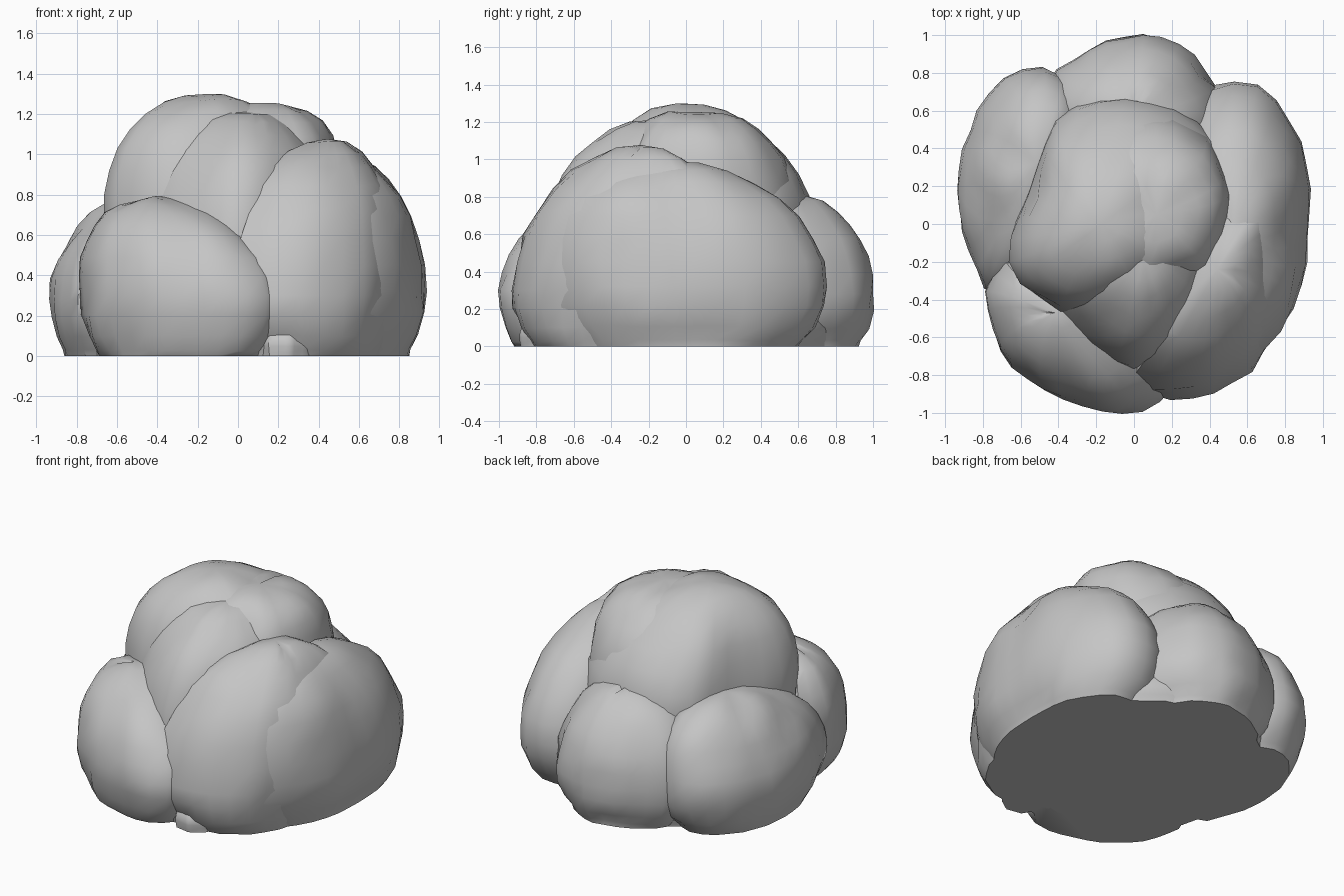
import bpy, bmesh, math, random
from mathutils import Vector, noise

random.seed(7)
cube = bpy.data.objects.get("Cube")
if cube:
    bpy.data.objects.remove(cube, do_unlink=True)

stone = bpy.data.materials.new("grey stone")
stone.use_nodes = True
GREY = (0.56, 0.56, 0.56, 1)
stone.diffuse_color = GREY
stone.node_tree.nodes["Principled BSDF"].inputs["Base Color"].default_value = GREY

SEGMENTS = 28


def resample(points, count):
    """Evenly spaced points along a closed plan outline."""
    pts = [Vector(p) for p in points]
    pts.append(pts[0])
    lengths = [(b - a).length for a, b in zip(pts, pts[1:])]
    step = sum(lengths) / count
    result = []
    for i in range(count):
        d, k = i * step, 0
        while d > lengths[k] and k < len(lengths) - 1:
            d -= lengths[k]
            k += 1
        result.append(pts[k].lerp(pts[k + 1], d / lengths[k]))
    return result


def boulder(name, outline, peak, height, belly, power, base=0.8, rough=0.022, dents=5):
    """Rounded rock: plan outline swelling to its belly, then domed to a peak."""
    plan = resample(outline, SEGMENTS)
    centre = sum(plan, Vector((0, 0))) / SEGMENTS
    peak = Vector(peak)

    # levels as (height, scale, shift towards the peak)
    levels = []
    for t in (1, 0.93, 0.7, 0.35):
        levels.append((belly * (1 - t) + 0.01, 1 - (1 - base) * t ** 2.5, 0))
    for i in range(8):
        u = math.sin(i / 8 * math.pi / 2)
        levels.append((belly + (height - belly) * u, (1 - u ** power) ** (1 / power), u ** 1.5))

    bm = bmesh.new()
    rings = []
    for z, scale, shift in levels:
        mid = centre.lerp(peak, shift)
        rings.append([bm.verts.new((*(mid + (p - centre) * scale), z)) for p in plan])
    for low, high in zip(rings, rings[1:]):
        for i in range(SEGMENTS):
            j = (i + 1) % SEGMENTS
            bm.faces.new((low[i], low[j], high[j], high[i]))
    bm.faces.new(rings[0][::-1])
    top = bm.verts.new((*peak, height))
    for i in range(SEGMENTS):
        bm.faces.new((rings[-1][i], rings[-1][(i + 1) % SEGMENTS], top))
    bmesh.ops.recalc_face_normals(bm, faces=bm.faces)
    bm.normal_update()

    # uneven surface and a few chipped dents
    floor = set(rings[0])
    shell = [v for v in bm.verts if v not in floor]
    moves = {v: v.normal * rough * noise.noise(v.co * 5) for v in shell}
    for v in random.sample(shell, dents):
        moves[v] -= v.normal * 0.02
    for v, move in moves.items():
        v.co += move
        v.co.z = max(v.co.z, 0.015)
    for v in floor:
        v.co.z = 0

    mesh = bpy.data.meshes.new(name)
    bm.to_mesh(mesh)
    bm.free()
    mesh.materials.append(stone)
    obj = bpy.data.objects.new(name, mesh)
    bpy.context.collection.objects.link(obj)
    bpy.ops.object.select_all(action="DESELECT")
    obj.select_set(True)
    bpy.context.view_layer.objects.active = obj
    bpy.ops.object.shade_smooth_by_angle(angle=math.radians(45))


# tall crowning rock, its shoulder, and the lobe leaning on its front
boulder("top_boulder",
        [(-.67, -.2), (-.6, -.33), (-.42, -.46), (-.2, -.49), (.1, -.45), (.4, -.28), (.5, -.05),
         (.52, .2), (.43, .46), (.24, .61), (0, .68), (-.25, .65), (-.43, .54), (-.55, .2), (-.64, 0)],
        (-.17, 0), 1.31, .68, 1.9, base=.88)
boulder("top_shoulder",
        [(-.3, -.25), (0, -.4), (.38, -.27), (.5, -.02), (.51, .22), (.4, .46), (.2, .58),
         (-.1, .6), (-.36, .45), (-.42, .1)],
        (.12, .05), 1.26, .68, 2.5, base=.88)
boulder("top_front_lobe",
        [(-.46, -.42), (-.3, -.62), (-.03, -.78), (.12, -.74), (.35, -.52), (.45, -.25),
         (.35, .05), (-.2, .1)],
        (.05, -.17), 1.21, .55, 2.4, base=.88)

# ring of lower rocks
boulder("front_boulder",
        [(-.79, -.36), (-.76, -.54), (-.69, -.71), (-.45, -.91), (-.1, -1.01), (.05, -.99), (.2, -.9),
         (.23, -.5), (-.2, -.2), (-.7, -.15)],
        (-.42, -.47), .79, .3, 1.9)
boulder("front_left_boulder",
        [(-.02, -.84), (.16, -.93), (.4, -.92), (.64, -.77), (.77, -.55), (.82, -.2), (.78, .15),
         (.3, .2), (0, -.3)],
        (.44, -.24), 1.07, .3, 2.2)
boulder("left_boulder",
        [(.6, -.74), (.74, -.63), (.87, -.4), (.92, -.18), (.93, .1), (.91, .4), (.79, .62),
         (.66, .74), (.5, .76), (.36, .7), (.25, .5), (.2, -.3)],
        (.52, -.1), .99, .32, 2.2, base=.78)
boulder("back_boulder",
        [(.43, .72), (.3, .91), (.08, 1.02), (-.2, .96), (-.44, .8), (-.52, .6), (-.4, .3), (.4, .3), (.5, .5)],
        (0, .56), .81, .28, 2.1, base=.78)
boulder("right_boulder",
        [(-.3, .72), (-.4, .8), (-.53, .84), (-.69, .76), (-.83, .6), (-.91, .4), (-.935, .15),
         (-.91, -.05), (-.79, -.37), (-.6, -.4), (-.25, .3)],
        (-.52, .32), .79, .28, 2.05, base=.78)

# small stone wedged between the front rocks, and the fill under the pile
boulder("pebble",
        [(.1, -.78), (.15, -.87), (.26, -.89), (.36, -.82), (.25, -.65)],
        (.23, -.76), .17, .06, 2, base=.95, rough=.004, dents=1)
boulder("pile_core",
        [(-.78, 0), (-.68, -.42), (-.4, -.76), (0, -.86), (.4, -.79), (.7, -.45), (.8, 0),
         (.68, .5), (.35, .76), (0, .84), (-.4, .74), (-.7, .45)],
        (0, 0), .5, .1, 2, base=.97, rough=.01, dents=1)
